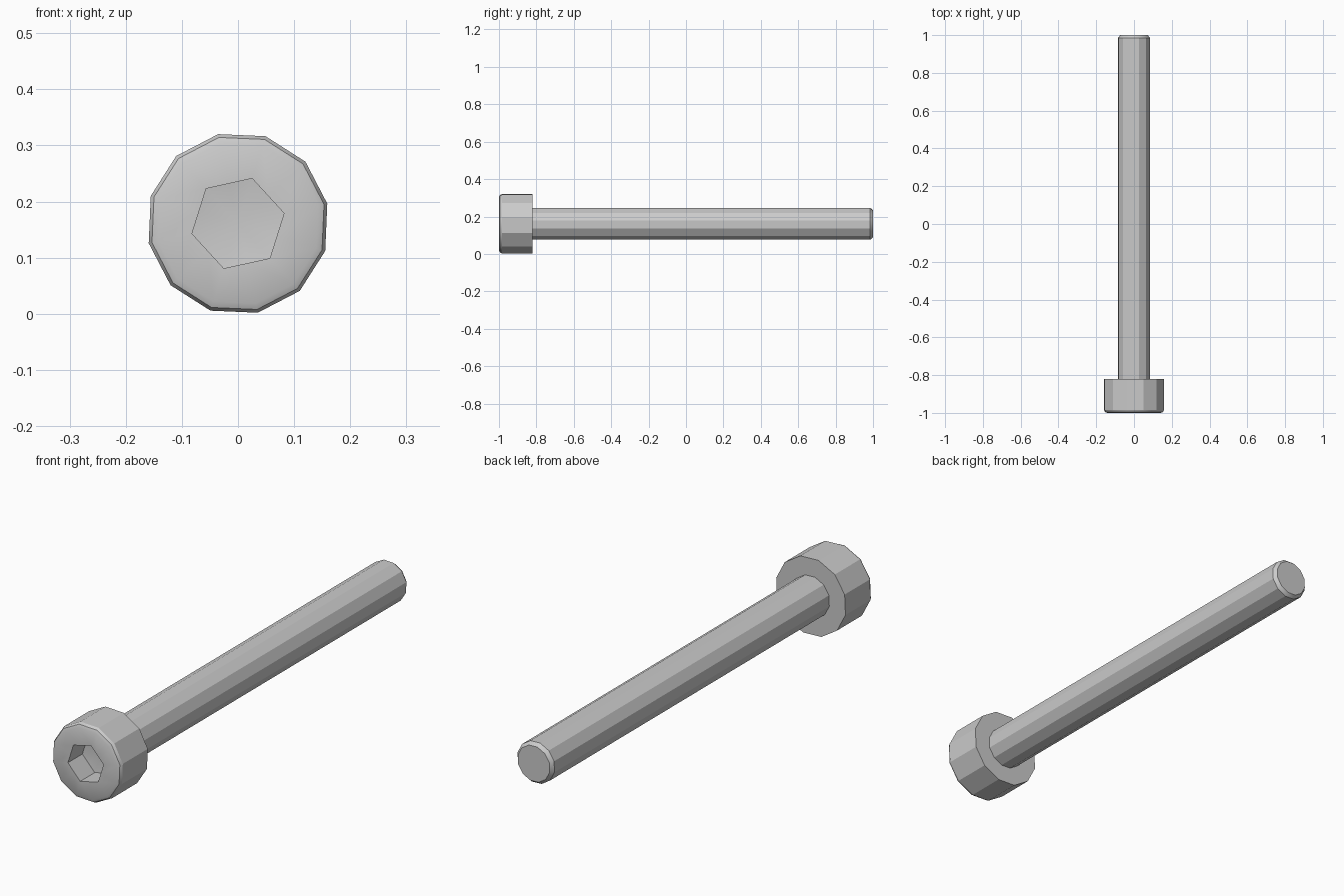
import bpy, bmesh, math

if "Cube" in bpy.data.objects:
    bpy.data.objects.remove(bpy.data.objects["Cube"])

SIDES = 12
CENTRE_Z = 0.161
TWIST = math.radians(12.5)


def lathe(name, profile):
    """Revolve (y, radius, is_hex) rings about the y axis; radius 0 makes a tip."""
    bm = bmesh.new()
    rings = []
    for y, r, is_hex in profile:
        ring = []
        for i in range(SIDES):
            a = TWIST + 2 * math.pi * i / SIDES
            # hexagon rings pull every second point in to the middle of a flat
            k = r * math.cos(math.pi / 6) if is_hex and i % 2 else r
            ring.append(bm.verts.new((k * math.cos(a), y, CENTRE_Z + k * math.sin(a))))
        rings.append(ring)
    for a, b in zip(rings, rings[1:]):
        for i in range(SIDES):
            j = (i + 1) % SIDES
            bm.faces.new((a[i], a[j], b[j], b[i]))
    bmesh.ops.remove_doubles(bm, verts=bm.verts, dist=1e-5)
    bmesh.ops.recalc_face_normals(bm, faces=bm.faces)
    # the profile runs front to back: its outer wall must face outwards
    wall = max(bm.faces, key=lambda f: f.calc_area())
    c = wall.calc_center_median()
    if wall.normal.x * c.x + wall.normal.z * (c.z - CENTRE_Z) < 0:
        bmesh.ops.reverse_faces(bm, faces=bm.faces)
    mesh = bpy.data.meshes.new(name)
    bm.to_mesh(mesh)
    bm.free()
    ob = bpy.data.objects.new(name, mesh)
    bpy.context.collection.objects.link(ob)
    bpy.ops.object.select_all(action='DESELECT')
    ob.select_set(True)
    bpy.context.view_layer.objects.active = ob
    bpy.ops.object.shade_smooth_by_angle(angle=math.radians(27))
    return ob


# Head: hexagonal socket, rounded front rim, 12-sided wall, flat underside
lathe("bolt_head", [
    (-0.895, 0.0, False),
    (-0.905, 0.084, True),
    (-1.0, 0.084, True),
    (-1.0, 0.146, False),
    (-0.995, 0.157, False),
    (-0.984, 0.163, False),
    (-0.82, 0.163, False),
    (-0.82, 0.087, False),
])

# Shank with a small chamfer at the tip
lathe("bolt_shank", [
    (-0.82, 0.087, False),
    (0.985, 0.087, False),
    (1.0, 0.075, False),
    (1.0, 0.0, False),
])
